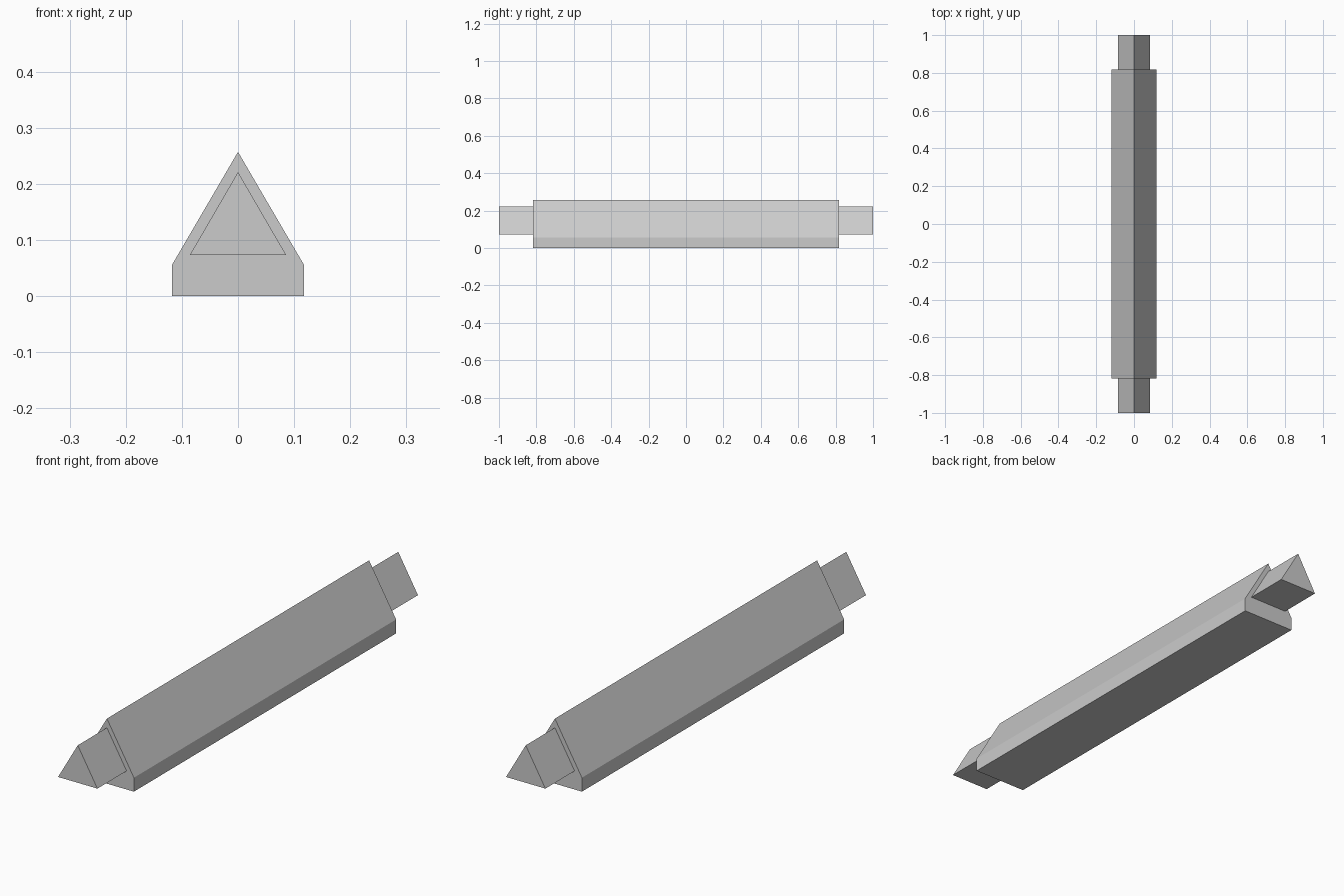
import bpy
import bmesh

cube = bpy.data.objects.get("Cube")
if cube:
    bpy.data.objects.remove(cube, do_unlink=True)

# Single flat grey
grey = bpy.data.materials.new("light_grey")
grey.use_nodes = True
colour = (0.6, 0.6, 0.6, 1)
grey.diffuse_color = colour
grey.node_tree.nodes["Principled BSDF"].inputs["Base Color"].default_value = colour


def prism(name, profile, y_start, y_end):
    """Extrude an x-z profile along y into a closed solid."""
    bm = bmesh.new()
    face = bm.faces.new([bm.verts.new((x, y_start, z)) for x, z in profile])
    extruded = bmesh.ops.extrude_face_region(bm, geom=[face], use_keep_orig=True)
    moved = [v for v in extruded["geom"] if isinstance(v, bmesh.types.BMVert)]
    bmesh.ops.translate(bm, verts=moved, vec=(0, y_end - y_start, 0))
    bmesh.ops.recalc_face_normals(bm, faces=bm.faces)
    mesh = bpy.data.meshes.new(name)
    bm.to_mesh(mesh)
    bm.free()
    mesh.materials.append(grey)
    obj = bpy.data.objects.new(name, mesh)
    bpy.context.collection.objects.link(obj)
    return obj


# Long beam with a pitched top
half_width, wall, ridge, half_length = 0.118, 0.055, 0.257, 0.818
prism("beam", [(-half_width, 0), (half_width, 0), (half_width, wall),
               (0, ridge), (-half_width, wall)], -half_length, half_length)

# Triangular pegs at both ends
peg = [(-0.086, 0.073), (0.086, 0.073), (0, 0.221)]
for name, side in (("front_peg", -1), ("back_peg", 1)):
    prism(name, peg, side * half_length, side)
